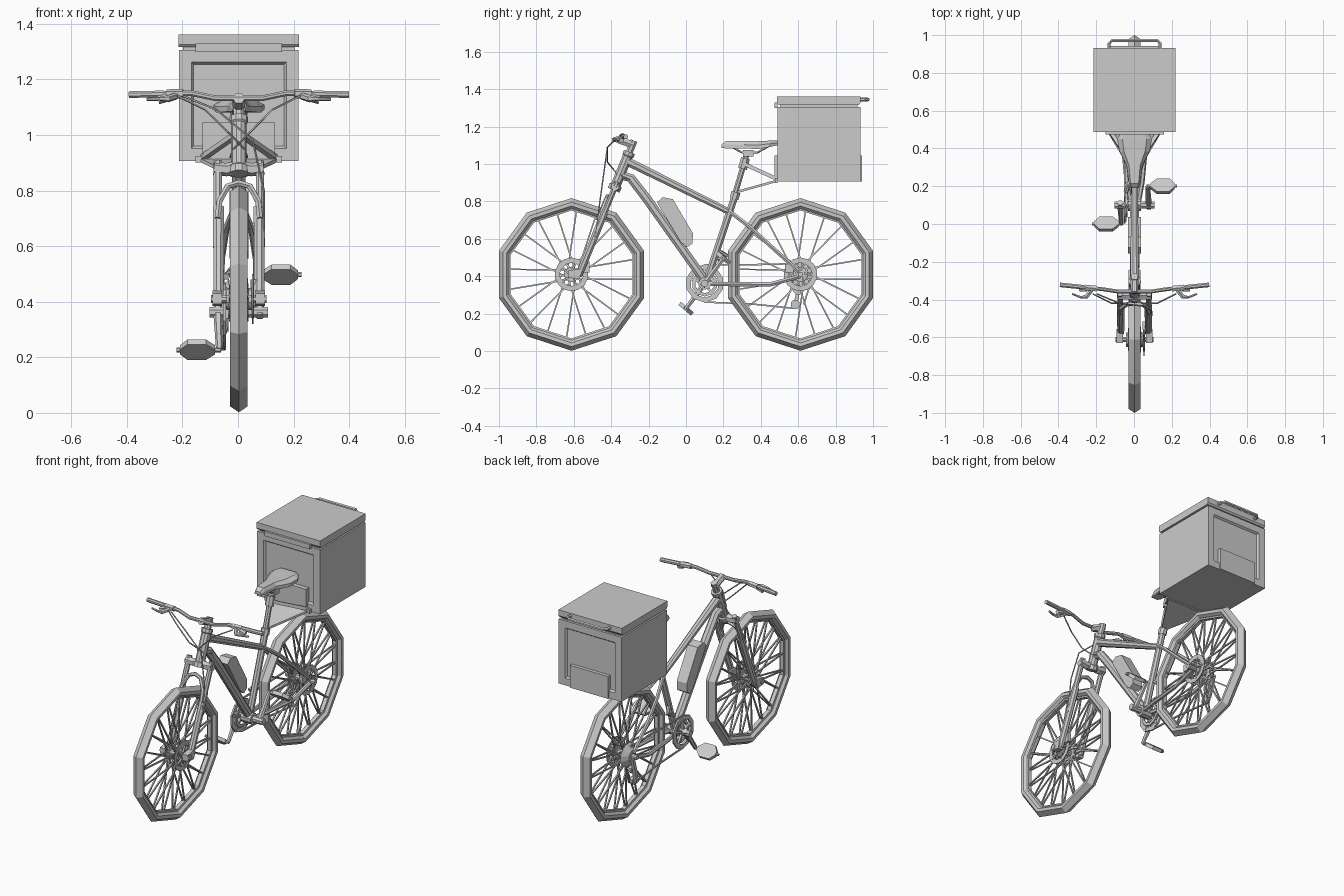
import bpy, bmesh
from math import sin, cos, pi
from mathutils import Vector as V


def finish(name, bm):
    bmesh.ops.recalc_face_normals(bm, faces=bm.faces)
    bmesh.ops.translate(bm, verts=bm.verts, vec=(.003, 0, 0))
    me = bpy.data.meshes.new(name)
    bm.to_mesh(me)
    bm.free()
    ob = bpy.data.objects.new(name, me)
    bpy.context.collection.objects.link(ob)
    return ob


def loft(bm, rings, closed=False):
    rs = [[bm.verts.new(p) for p in r] for r in rings]
    n = len(rs[0])
    for a, b in zip(rs, rs[1:] + rs[:1] if closed else rs[1:]):
        for i in range(n):
            bm.faces.new((a[i], a[(i + 1) % n], b[(i + 1) % n], b[i]))
    if not closed:
        bm.faces.new(rs[0])
        bm.faces.new(rs[-1])


def tube(name, paths, r, n=8, ref=None):
    """Sweep a regular polygon along each path; r may be a list per point."""
    bm = bmesh.new()
    for path in paths:
        pts = [V(p) for p in path]
        d = (pts[-1] - pts[0]).normalized()
        up = V(ref) if ref else V((1, 0, 0)) if abs(d.x) < .7 else V((0, 0, 1))
        rings = []
        for i, p in enumerate(pts):
            t = (pts[min(i + 1, len(pts) - 1)] - pts[max(i - 1, 0)]).normalized()
            a = up.cross(t).normalized()
            b = t.cross(a)
            k = r[i] if isinstance(r, list) else r
            rings.append([p + (a * cos(q) + b * sin(q)) * k
                          for q in (2 * pi * (j + .5) / n for j in range(n))])
        loft(bm, rings)
    return finish(name, bm)


def both(path):
    return [path, [(-x, y, z) for x, y, z in path]]


def lathe(name, profile, n, c):
    """Spin a closed (x, radius) profile about the x axis through c."""
    bm = bmesh.new()
    loft(bm, [[(c[0] + x, c[1] + r * sin(a), c[2] + r * cos(a)) for x, r in profile]
              for a in (2 * pi * j / n for j in range(n))], True)
    return finish(name, bm)


def prism(name, outline, x0, x1):
    bm = bmesh.new()
    loft(bm, [[(x, y, z) for y, z in outline] for x in (x0, x1)])
    return finish(name, bm)


def box(name, x0, x1, y0, y1, z0, z1):
    return prism(name, [(y0, z0), (y1, z0), (y1, z1), (y0, z1)], x0, x1)


def ax(z):
    return -.37 + .41 * (z - .9)   # y of the steering axis at height z


# wheels: faceted tyre and rim, laced spokes, hub, brake disc
WZ = .41
for side, wy in (("front", -.612), ("rear", .612)):
    c = (0, wy, WZ)
    lathe(side + "_tyre", [(0, .408), (.032, .386), (.031, .366), (.016, .352),
                           (-.016, .352), (-.031, .366), (-.032, .386)], 10, c)
    lathe(side + "_rim", [(.015, .356), (.012, .342), (-.012, .342), (-.015, .356)], 10, c)
    spokes = []
    for s in (-1, 1):
        for k in range(20):
            a = 2 * pi * (k + .25) / 20
            h = a + (.7 if k % 2 else -.7)
            spokes.append([(s * .032, wy + .035 * sin(h), WZ + .035 * cos(h)),
                           (s * .005, wy + .342 * sin(a), WZ + .342 * cos(a))])
    tube(side + "_spokes", spokes, .0055, 4)
    tube(side + "_hub", [[(x, wy, WZ) for x in (-.045, -.03, -.028, .028, .03, .045)]],
         [.04, .04, .02, .02, .04, .04], 10)
    tube(side + "_axle", [[(-.1, wy, WZ), (.1, wy, WZ)]], .015, 8)
    lathe(side + "_brake_disc", [(.048, .09), (.052, .09), (.052, .062), (.048, .062)], 14, c)
    tube(side + "_disc_arms", [[(.05, wy + .02 * sin(a), WZ + .02 * cos(a)),
                                (.05, wy + .072 * sin(a + .4), WZ + .072 * cos(a + .4))]
                               for a in (2 * pi * k / 5 for k in range(5))], .007, 4)
box("front_brake_caliper", .042, .066, -.56, -.515, .42, .48)
box("rear_brake_caliper", .042, .066, .53, .575, .42, .465)

# suspension fork
tube("fork_stanchions", both([(.076, ax(.905), .905), (.076, ax(.7), .7)]), .016)
tube("fork_lowers", both([(.073, ax(z), z) for z in (.74, .7, .44, .4)]), [.021, .021, .02, .018])
tube("fork_crown", [[(x, ax(.88), z) for x, z in
                     ((-.09, .88), (-.045, .875), (0, .885), (.045, .875), (.09, .88))]], .024, 6)
tube("fork_arch", [[(x, ax(z) - .02, z) for x, z in
                    ((-.076, .70), (-.07, .76), (-.04, .815), (0, .828),
                     (.04, .815), (.07, .76), (.076, .70))]], .012, 6, (0, 1, 0))
for s in (-1, 1):
    prism("fork_dropout", [(-.63, .392), (-.57, .385), (-.555, .43), (-.575, .44), (-.63, .43)],
          s * .06, s * .095)

# head tube, stem, handlebar
tube("head_tube", [[(0, ax(z), z) for z in (.86, .885, .89, 1.04, 1.045, 1.065)]],
     [.036, .036, .028, .028, .033, .033], 10)
tube("steerer", [[(0, ax(1.06), 1.06), (0, ax(1.125), 1.125)]], .02)
tube("stem", [[(0, ax(1.1) + .01, 1.1), (0, -.365, 1.132)]], .022, 6)
bar = [(.393, -.322, 1.145), (.17, -.345, 1.15), (.085, -.358, 1.132)]
tube("handlebar", [[(-x, y, z) for x, y, z in bar] + bar[::-1]], .011)
tube("grips", both([(.27, -.335, 1.1475), (.395, -.322, 1.145)]), .013)
tube("brake_clamps", both([(.2, -.342, 1.148), (.26, -.336, 1.147)]), .017, 6)
tube("brake_levers", both([(.225, -.345, 1.14), (.255, -.385, 1.13), (.285, -.388, 1.13),
                           (.33, -.37, 1.128)]), [.013, .013, .007, .006], 6)
tube("shifters", both([(.255, -.345, 1.135), (.29, -.345, 1.125)]), .015, 6)

# cables
tube("brake_cables", both([(.22, -.37, 1.14), (.12, -.42, 1.09), (.04, -.42, 1.01),
                           (-.02, -.37, .95), (-.03, -.3, .92)]), .004, 5)
tube("front_brake_hose", [[(-.2, -.37, 1.14), (-.08, -.42, 1.09), (.05, -.435, .98),
                           (.09, -.46, .8), (.09, -.485, .6), (.06, -.54, .46)]], .004, 5)

# frame tubes
tube("top_tube", [[(0, -.315, 1.015), (0, .235, .743)]], [.025, .018])
tube("down_tube", [[(0, -.345, .94), (0, -.295, .925), (0, -.21, .815), (0, .095, .385)]],
     [.025, .026, .027, .026])
tube("seat_tube", [[(0, .105, .36), (0, .262, .83)]], .02)
tube("seat_collar", [[(0, .257, .815), (0, .268, .85)]], .026)
tube("seat_post", [[(0, .25, .8), (0, .33, 1.07)]], .016)
tube("seat_stays", both([(.012, .235, .745), (.045, .34, .665), (.062, .46, .555), (.066, .605, .425)]), .012, 6)
tube("chain_stays", both([(.02, .11, .36), (.04, .22, .358), (.062, .45, .357), (.066, .61, .4)]), .013, 6)
tube("front_derailleur", [[(-.045, .17, .49), (-.03, .22, .51), (0, .165, .54)]], .013, 6)

# battery on the down tube
prism("battery", [(-.155, .795), (-.125, .823), (-.07, .812), (.037, .63), (.035, .575),
                  (.005, .555), (-.03, .585)], -.034, .034)

# crankset and pedals
BY, BZ = .1, .362
tube("bottom_bracket", [[(-.035, BY, BZ), (.035, BY, BZ)]], .034, 10)
tube("crank_axle", [[(-.105, BY, BZ), (.105, BY, BZ)]], .02)
lathe("chainring", [(-.005, .102), (.005, .102), (.005, .076), (-.005, .076)], 10, (-.052, BY, BZ))
lathe("small_chainring", [(-.004, .07), (.004, .07), (.004, .052), (-.004, .052)], 10, (-.042, BY, BZ))
tube("chainring_arms", [[(-.05, BY, BZ), (-.05, BY + .09 * sin(a), BZ + .09 * cos(a))]
                        for a in (2 * pi * k / 5 for k in range(5))], .01, 4)
for s in (-1, 1):
    py, pz = BY + s * .1, BZ + s * .135
    tube("crank_arm", [[(s * .076, BY - s * .012, BZ - s * .016), (s * .07, py, pz)]], [.017, .012], 6)
    tube("pedal_axle", [[(s * .065, py, pz), (s * .225, py, pz)]], .009, 6)
    bm = bmesh.new()
    hexa = [(.085, .012), (.118, .044), (.185, .044), (.212, .012),
            (.212, -.012), (.185, -.044), (.118, -.044), (.085, -.012)]
    loft(bm, [[(s * x, py + .77 * u + .64 * t, pz - .64 * u + .77 * t) for x, u in hexa]
              for t in (-.011, .011)])
    finish("pedal", bm)

# cassette, chain and rear derailleur
tube("cassette", [[(-.066, .612, WZ), (-.036, .612, WZ)]], [.035, .075], 12)
tube("chain", [[(-.05, BY, BZ + .1), (-.052, .35, .462), (-.055, .612, .468)],
               [(-.05, BY, BZ - .1), (-.052, .35, .252), (-.055, .585, .228)],
               [(-.055, .63, .25), (-.055, .665, .36)]], .006, 4)
tube("derailleur_pulleys", [[(-.064, y, z), (-.046, y, z)] for y, z in ((.585, .25), (.6, .325))], .026, 8)
tube("derailleur_cage", [[(-.072, .583, .24), (-.072, .602, .33), (-.07, .62, .4)]], .014, 4)

# saddle
bm = bmesh.new()
loft(bm, [[(w, y, b), (w, y, (t + b) / 2), (w * .7, y, t), (-w * .7, y, t),
           (-w, y, (t + b) / 2), (-w, y, b)]
          for y, w, t, b in ((.19, .022, 1.105, 1.086), (.215, .03, 1.123, 1.084),
                             (.31, .042, 1.123, 1.084), (.385, .08, 1.123, 1.08),
                             (.45, .092, 1.125, 1.092), (.488, .07, 1.125, 1.1))])
finish("saddle", bm)
tube("saddle_rails", both([(.018, .25, 1.09), (.022, .3, 1.062), (.022, .38, 1.062), (.03, .45, 1.1)]), .006, 5)
box("saddle_clamp", -.03, .03, .305, .36, 1.04, 1.075)

# rack bracket between seat post and cargo box
bm = bmesh.new()
loft(bm, [[(-.018, .275, z - .06), (.018, .275, z - .06), (.145, .49, z), (-.145, .49, z)]
          for z in (.905, .918)])
finish("rack_plate", bm)
tube("rack_struts", both([(.012, .312, 1.0), (.13, .49, .918)]), .014, 4)
tube("rack_clamp", [[(0, .302, .975), (0, .318, 1.03)]], .026)
box("rack_cross_bar", -.155, .155, .475, .49, .9, .925)

# cargo box with recessed front and back panels
cargo = box("cargo_box", -.215, .215, .49, .932, .907, 1.306)
bm = bmesh.new()
bm.from_mesh(cargo.data)
bm.normal_update()
for f in [f for f in bm.faces if abs(f.normal.y) > .9]:
    bmesh.ops.inset_region(bm, faces=[f], thickness=.062)
    bmesh.ops.inset_region(bm, faces=[f], thickness=.012, depth=-.012)
bm.to_mesh(cargo.data)
bm.free()
box("front_pocket", -.13, .13, .473, .505, .907, 1.045)
box("back_pocket", -.13, .13, .915, .942, .907, 1.045)
box("lid_neck", -.2, .2, .503, .918, 1.3, 1.33)
prism("lid", [(.495, 1.316), (.925, 1.316), (.932, 1.326), (.932, 1.362), (.487, 1.362), (.487, 1.326)],
      -.217, .217)
box("lid_hinge", -.155, .155, .474, .49, 1.299, 1.328)
tube("lid_handle", [[(-.135, .925, 1.345), (-.135, .955, 1.345), (-.12, .972, 1.345),
                     (.12, .972, 1.345), (.135, .955, 1.345), (.135, .925, 1.345)]], .01, 6)
